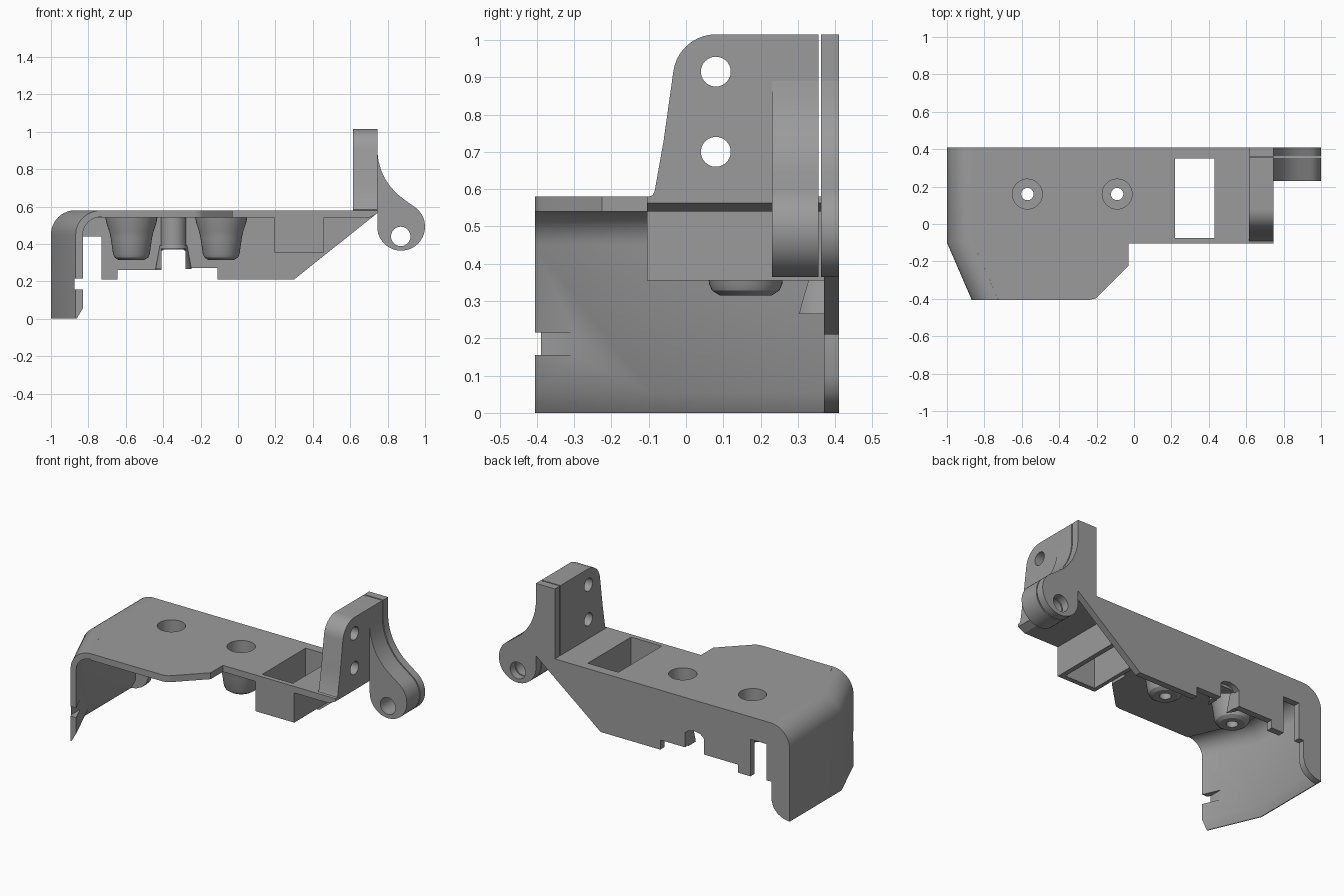
import bpy, bmesh, math
from mathutils import Vector

if "Cube" in bpy.data.objects:
    bpy.data.objects.remove(bpy.data.objects["Cube"])

grey = bpy.data.materials.new("mid_grey")
grey.diffuse_color = (0.33, 0.33, 0.33, 1)
grey.use_nodes = True
grey.node_tree.nodes["Principled BSDF"].inputs["Base Color"].default_value = grey.diffuse_color


def finish(name, bm, angle=30):
    bmesh.ops.recalc_face_normals(bm, faces=bm.faces)
    me = bpy.data.meshes.new(name)
    bm.to_mesh(me)
    bm.free()
    ob = bpy.data.objects.new(name, me)
    bpy.context.collection.objects.link(ob)
    me.materials.append(grey)
    return ob


def prism(name, pts, axis, a, b):
    """Extrude a 2D outline along an axis from a to b."""
    place = {"x": lambda p, t: (t, p[0], p[1]),
             "y": lambda p, t: (p[0], t, p[1]),
             "z": lambda p, t: (p[0], p[1], t)}[axis]
    bm = bmesh.new()
    lo = [bm.verts.new(place(p, a)) for p in pts]
    hi = [bm.verts.new(place(p, b)) for p in pts]
    bm.faces.new(lo)
    bm.faces.new(hi)
    n = len(pts)
    for i in range(n):
        j = (i + 1) % n
        bm.faces.new((lo[i], lo[j], hi[j], hi[i]))
    return finish(name, bm)


def arc(cx, cy, r, a0, a1, n=10):
    return [(cx + r * math.cos(math.radians(a0 + (a1 - a0) * i / n)),
             cy + r * math.sin(math.radians(a0 + (a1 - a0) * i / n))) for i in range(n + 1)]


def circle(cx, cy, r, n=40):
    return arc(cx, cy, r, 0, 360, n)[:-1]


def rect(x0, x1, y0, y1):
    return [(x0, y0), (x1, y0), (x1, y1), (x0, y1)]


def cut(ob, *cutters):
    for c in cutters:
        c.hide_render = True
        m = ob.modifiers.new("cut", "BOOLEAN")
        m.operation, m.solver, m.object = "DIFFERENCE", "EXACT", c
        bpy.context.view_layer.objects.active = ob
        bpy.ops.object.modifier_apply(modifier=m.name)
        bpy.data.objects.remove(c)


def lathe(name, prof, cx, cy, n=40):
    """Closed ring profile (radius, z) turned around a vertical axis."""
    bm = bmesh.new()
    rings = [[bm.verts.new((cx + r * math.cos(2 * math.pi * k / n),
                            cy + r * math.sin(2 * math.pi * k / n), z)) for r, z in prof]
             for k in range(n)]
    m = len(prof)
    for k in range(n):
        p, q = rings[k], rings[(k + 1) % n]
        for i in range(m):
            j = (i + 1) % m
            bm.faces.new((p[i], p[j], q[j], q[i]))
    return finish(name, bm)


# Side wall with rounded top, swept round the bent left edge
prof = [(0, 0)] + arc(0.13, 0.45, 0.13, 180, 90) + arc(0.13, 0.45, 0.095, 90, 180)
prof += [(0.035, 0.055), (0.005, 0)]
bm = bmesh.new()
sections = []
for where in (lambda d: (-1 + d, 0.41),
              lambda d: (-1 + d, -0.1 + 0.208 * d),
              lambda d: (-0.868 + 1.09 * d, -0.405)):
    sections.append([bm.verts.new((*where(d), z)) for d, z in prof])
for s, t in zip(sections, sections[1:]):
    for i in range(len(prof)):
        j = (i + 1) % len(prof)
        bm.faces.new((s[i], s[j], t[j], t[i]))
bm.faces.new(sections[0])
bm.faces.new(sections[-1])
side = finish("side_wall", bm)
cut(side, prism("notch_cutter", rect(-0.875, -0.7, -0.45, -0.2), "z", 0.155, 0.215))

# Top plate with screw holes and pocket opening
SCREWS = [(-0.57, 0.16), (-0.09, 0.16)]
top = prism("top_plate", [(-0.87, 0.41), (0.70, 0.41), (0.70, -0.105), (-0.03, -0.105),
                          (-0.03, -0.225), (-0.19, -0.385), (-0.205, -0.398), (-0.235, -0.405),
                          (-0.726, -0.405), (-0.87, -0.073)], "z", 0.54, 0.58)
cut(top, *[prism("hole_cutter", circle(x, y, 0.08), "z", 0.5, 0.62) for x, y in SCREWS],
    prism("pocket_cutter", rect(0.22, 0.43, -0.075, 0.35), "z", 0.5, 0.62))
prism("plate_tip", [(0.70, 0.54), (0.70, 0.58), (0.745, 0.58), (0.745, 0.563)], "y", -0.105, 0.41)

# Screw bosses
for x, y in SCREWS:
    lathe("screw_boss", [(0.14, 0.545), (0.133, 0.51), (0.118, 0.465), (0.11, 0.43), (0.098, 0.345),
                         (0.09, 0.328), (0.07, 0.315), (0.033, 0.315), (0.033, 0.36),
                         (0.08, 0.36), (0.08, 0.545)], x, y)

# Open pocket below the plate
pocket = prism("pocket", rect(0.195, 0.46, -0.105, 0.375), "z", 0.355, 0.545)
cut(pocket, prism("pocket_cutter", rect(0.22, 0.43, -0.075, 0.35), "z", 0.3, 0.6))

# Back wall with stepped lower edge
back = arc(-0.87, 0.45, 0.13, 180, 90)
back += [(0.745, 0.58), (0.745, 0.565), (0.30, 0.21), (-0.11, 0.21), (-0.11, 0.27), (-0.28, 0.27)]
back += [(-0.28, 0.36), (-0.305, 0.38), (-0.345, 0.388), (-0.385, 0.38), (-0.41, 0.36)]
back += [(-0.41, 0.26), (-0.645, 0.26), (-0.645, 0.21), (-0.73, 0.21), (-0.73, 0.44),
         (-0.84, 0.44), (-0.84, 0.215), (-0.875, 0.215), (-0.875, 0.1),
         (-0.89, 0.055), (-0.92, 0.025), (-0.96, 0.006), (-1, 0)]
prism("back_wall", back, "y", 0.37, 0.41)

# Half-round relief around the arch in the back wall
relief = prism("arch_relief", arc(-0.345, 0.375, 0.068, 180, 360, 16), "z", 0.37, 0.545)
skirt = prism("arch_skirt", arc(-0.345, 0.375, 0.097, 180, 360, 16), "z", 0.265, 0.365)
for v in skirt.data.vertices:
    if v.co.z > 0.3:
        v.co = Vector((-0.345 + (v.co.x + 0.345) * 0.75, 0.375 + (v.co.y - 0.375) * 0.75, 0.395))
cut(skirt, prism("arch_cutter", rect(-0.41, -0.28, 0.2, 0.5), "z", 0.2, 0.375))

# Upright bracket, split by a thin slot
upright = prism("upright_bracket", [(-0.105, 0.57), (-0.102, 0.58), (-0.09, 0.583), (-0.084, 0.595),
                                    (-0.06, 0.73)] + arc(0.08, 0.9, 0.115, 172, 90)
                + [(0.355, 1.015), (0.355, 0.57)], "x", 0.615, 0.745)
cut(upright, *[prism("hole_cutter", circle(0.08, z, 0.04), "x", 0.5, 0.9) for z in (0.70, 0.915)])
prism("upright_rear", rect(0.362, 0.41, 0.57, 1.015), "x", 0.615, 0.745)

# Hinge arms: a concave sweep down to a round eye
arm = [(0.745, 0.49), (0.745, 0.89), (0.752, 0.84), (0.765, 0.795), (0.785, 0.75), (0.812, 0.71),
       (0.845, 0.672), (0.885, 0.64)] + arc(0.872, 0.492, 0.128, 57, -180, 28)[:-1]
for name, y0, y1 in (("hinge_arm_front", 0.23, 0.355), ("hinge_arm_rear", 0.362, 0.41)):
    ob = prism(name, arm, "y", y0, y1)
    cut(ob, prism("pin_cutter", circle(0.87, 0.44, 0.052), "y", 0.1, 0.5))

# Smooth curved faces, keep edges sharp
for ob in bpy.context.scene.objects:
    ob.select_set(True)
    bpy.context.view_layer.objects.active = ob
bpy.ops.object.shade_smooth_by_angle(angle=math.radians(30))
